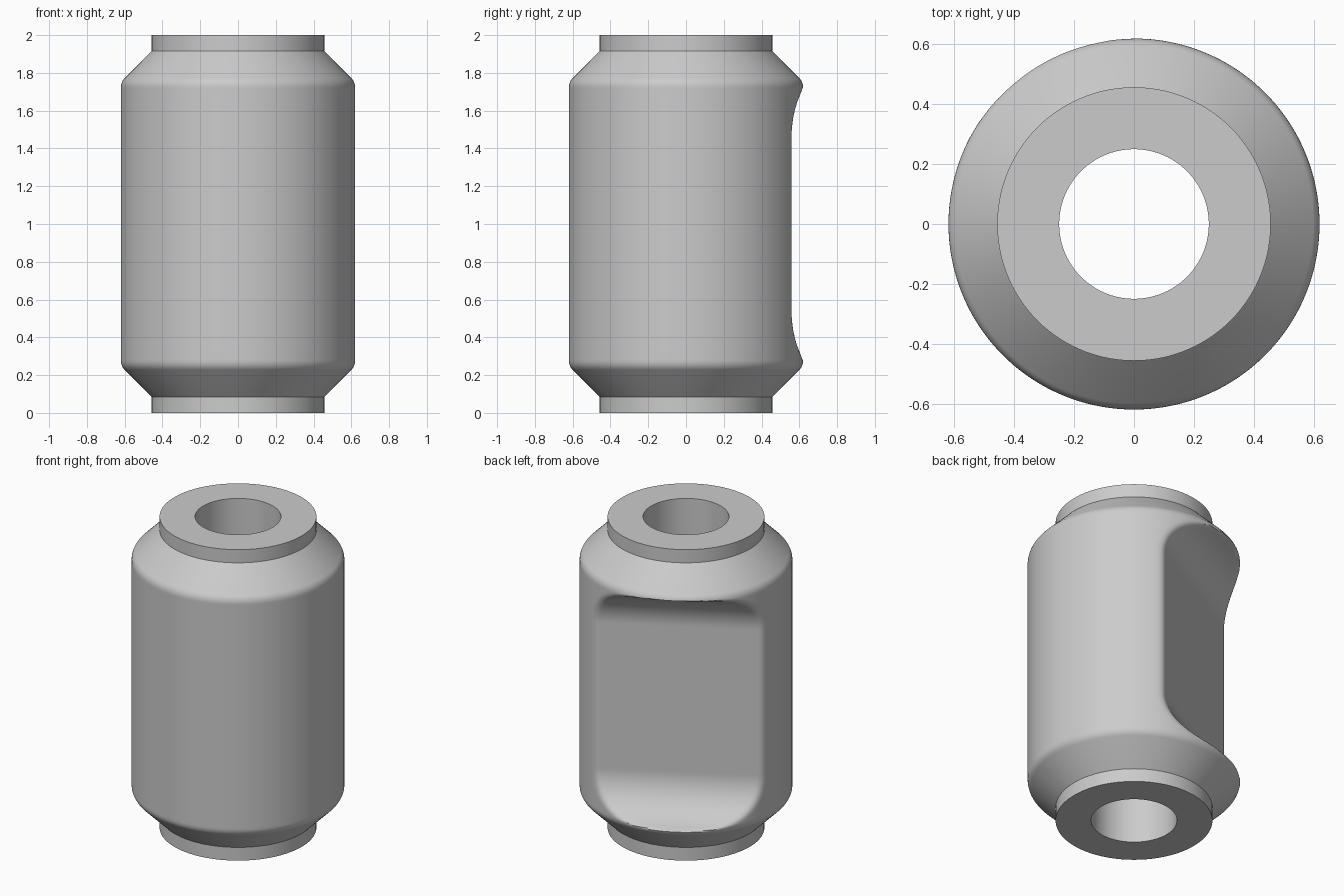
import bpy, bmesh, math
from mathutils import Vector

if "Cube" in bpy.data.objects:
    bpy.data.objects.remove(bpy.data.objects["Cube"], do_unlink=True)

SEGMENTS = 192
BORE, NECK, BODY = 0.25, 0.457, 0.62     # radii
NECK_Z = 0.085                           # height of each end neck
FLAT_DIR = Vector((math.cos(math.radians(118.5)), math.sin(math.radians(118.5)), 0))
FLAT_DIST, FLAT_HALF, RUNOUT = 0.377, 0.47, 0.27
BLEND = 0.03

# Single grey metal
steel = bpy.data.materials.new("grey_metal")
steel.use_nodes = True
grey = (0.6, 0.6, 0.6, 1)
steel.diffuse_color = grey
steel.node_tree.nodes["Principled BSDF"].inputs["Base Color"].default_value = grey


def half_profile():
    """Bottom half of the outer wall: neck, cone, rounded shoulder, straight wall."""
    points = [(NECK, 0), (NECK, NECK_Z)]
    corner = Vector((BODY, NECK_Z + BODY - NECK))
    start = corner + Vector((-1, -1)) * 0.021
    end = corner + Vector((0, 1)) * 0.03
    steps = 8
    for i in range(steps + 1):
        t = i / steps
        p = start * (1 - t) ** 2 + corner * 2 * t * (1 - t) + end * t * t
        points.append((p.x, p.y))
    rows = 60
    for i in range(1, rows + 1):
        points.append((BODY, end.y + (1 - end.y) * i / rows))
    return points


def flat_limit(z):
    """Distance of the milled flat from the axis, with a round run-out at each end."""
    rise = min(max(abs(z - 1) - FLAT_HALF, 0), RUNOUT)
    return FLAT_DIST + RUNOUT - math.sqrt(RUNOUT ** 2 - rise ** 2)


def mill(p):
    """Press a point back onto the flat, rounding the edge softly."""
    reach, limit = p.dot(FLAT_DIR), flat_limit(p.z)
    soft = max(BLEND - abs(reach - limit), 0) / BLEND
    target = min(reach, limit) - soft * soft * BLEND / 4
    return p + FLAT_DIR * (target - reach)


lower = half_profile()
upper = [(r, 2 - z) for r, z in reversed(lower[:-1])]
profile = lower + upper + [(BORE, 2), (BORE, 0)]

# Lathe the closed profile and mill the flat into the body
bm = bmesh.new()
rings = []
for r, z in profile:
    ring = []
    for i in range(SEGMENTS):
        a = math.tau * i / SEGMENTS
        p = Vector((r * math.cos(a), r * math.sin(a), z))
        if r > NECK:
            p = mill(p)
        ring.append(bm.verts.new(p))
    rings.append(ring)
for k, ring in enumerate(rings):
    above = rings[(k + 1) % len(rings)]
    for i in range(SEGMENTS):
        j = (i + 1) % SEGMENTS
        bm.faces.new((ring[i], ring[j], above[j], above[i]))
bmesh.ops.recalc_face_normals(bm, faces=bm.faces)

mesh = bpy.data.meshes.new("bushing_body")
bm.to_mesh(mesh)
bm.free()
mesh.materials.append(steel)
body = bpy.data.objects.new("bushing_body", mesh)
bpy.context.collection.objects.link(body)

# Smooth walls, crisp neck and bore edges
bpy.ops.object.select_all(action="DESELECT")
body.select_set(True)
bpy.context.view_layer.objects.active = body
bpy.ops.object.shade_smooth_by_angle(angle=math.radians(40))
